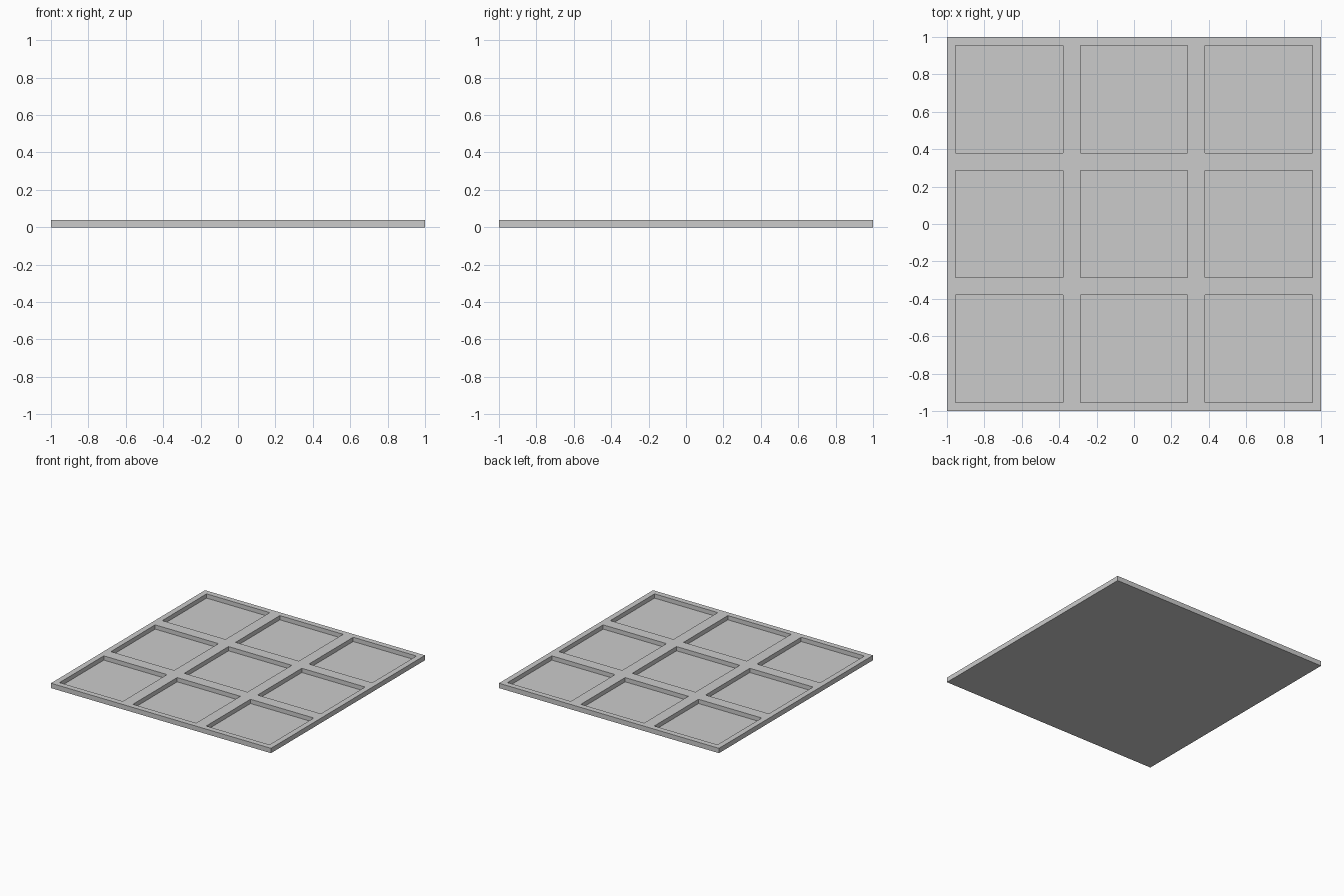
import bpy
import bmesh
from mathutils import Matrix, Vector

HEIGHT = 0.04      # overall panel thickness
RIM = 0.046        # border around each recess
FLOOR = 0.005      # thickness left under each recess

cube = bpy.data.objects.get("Cube")
if cube:
    bpy.data.objects.remove(cube, do_unlink=True)

# Single grey material
grey = bpy.data.materials.new("plain_grey")
grey.use_nodes = True
colour = (0.6, 0.6, 0.6, 1)
grey.diffuse_color = colour
for node in grey.node_tree.nodes:
    if node.type == 'BSDF_PRINCIPLED':
        node.inputs["Base Color"].default_value = colour

# Flat slab standing on the ground
bm = bmesh.new()
slab = Matrix.Translation((0, 0, HEIGHT / 2)) @ Matrix.Diagonal((2, 2, HEIGHT, 1))
bmesh.ops.create_cube(bm, size=1, matrix=slab)

# Divide it into three by three tiles
for axis in (Vector((1, 0, 0)), Vector((0, 1, 0))):
    for side in (-1, 1):
        bmesh.ops.bisect_plane(bm, geom=bm.verts[:] + bm.edges[:] + bm.faces[:],
                               plane_co=axis * side / 3, plane_no=axis)

# Inset every top tile and sink it straight down
bm.normal_update()
tops = [f for f in bm.faces if f.normal.z > 0.9]
bmesh.ops.inset_individual(bm, faces=tops, thickness=RIM, use_even_offset=True)
walls = bmesh.ops.extrude_discrete_faces(bm, faces=tops)
for face in walls["faces"]:
    for v in face.verts:
        v.co.z = FLOOR

# Close the recess walls between each rim and its floor
rims = [e for e in bm.edges if e.is_boundary and e.verts[0].co.z > HEIGHT / 2]
floors = [e for e in bm.edges if e.is_boundary and e.verts[0].co.z < HEIGHT / 2]
for rim in rims:
    middle = (rim.verts[0].co + rim.verts[1].co) / 2
    floor = min(floors, key=lambda e: ((e.verts[0].co + e.verts[1].co) / 2 - middle).length)
    a, b = rim.verts
    c, d = sorted(floor.verts, key=lambda v: (v.co - b.co).length)
    bm.faces.new((a, b, c, d))
bmesh.ops.recalc_face_normals(bm, faces=bm.faces[:])

mesh = bpy.data.meshes.new("recessed_panel")
bm.to_mesh(mesh)
bm.free()
mesh.materials.append(grey)
panel = bpy.data.objects.new("recessed_panel", mesh)
bpy.context.collection.objects.link(panel)
